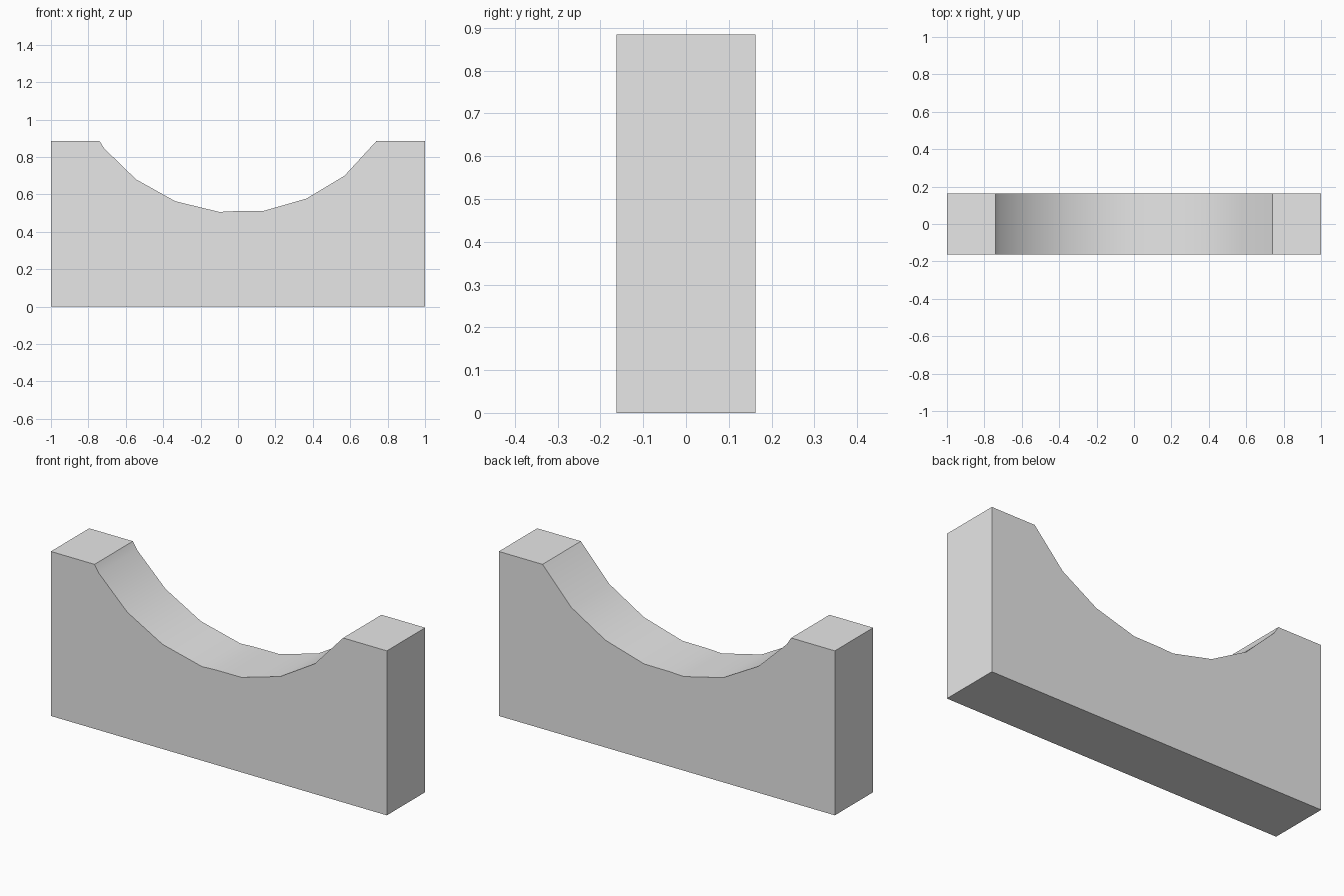
import bpy
import bmesh
import math

cube = bpy.data.objects.get("Cube")
if cube:
    bpy.data.objects.remove(cube, do_unlink=True)

HALF_DEPTH = 0.163
TOP = 0.885

# Plain grey for the whole block
grey = bpy.data.materials.new("grey")
grey.use_nodes = True
colour = (0.8, 0.8, 0.8, 1.0)
grey.diffuse_color = colour
grey.node_tree.nodes["Principled BSDF"].inputs["Base Color"].default_value = colour

# Faceted cradle curve, from the right shoulder to the left one
cradle = [(-0.74, TOP), (-0.715, 0.845), (-0.545, 0.68), (-0.335, 0.563),
          (-0.10, 0.506), (-0.02, 0.51), (0.135, 0.511), (0.365, 0.577),
          (0.57, 0.70), (0.74, TOP)]
outline = [(1, TOP), (1, 0), (-1, 0), (-1, TOP)] + cradle

# Block: side outline extruded through its depth
bm = bmesh.new()
front = bm.faces.new([bm.verts.new((x, -HALF_DEPTH, z)) for x, z in outline])
result = bmesh.ops.extrude_face_region(bm, geom=[front])
back_verts = [v for v in result["geom"] if isinstance(v, bmesh.types.BMVert)]
bmesh.ops.translate(bm, verts=back_verts, vec=(0, 2 * HALF_DEPTH, 0))
bmesh.ops.recalc_face_normals(bm, faces=bm.faces)

mesh = bpy.data.meshes.new("cradle_block")
bm.to_mesh(mesh)
bm.free()
mesh.materials.append(grey)
block = bpy.data.objects.new("cradle_block", mesh)
bpy.context.collection.objects.link(block)

# Smooth cradle with crisp block edges
bpy.ops.object.select_all(action='DESELECT')
block.select_set(True)
bpy.context.view_layer.objects.active = block
bpy.ops.object.shade_smooth_by_angle(angle=math.radians(30))
